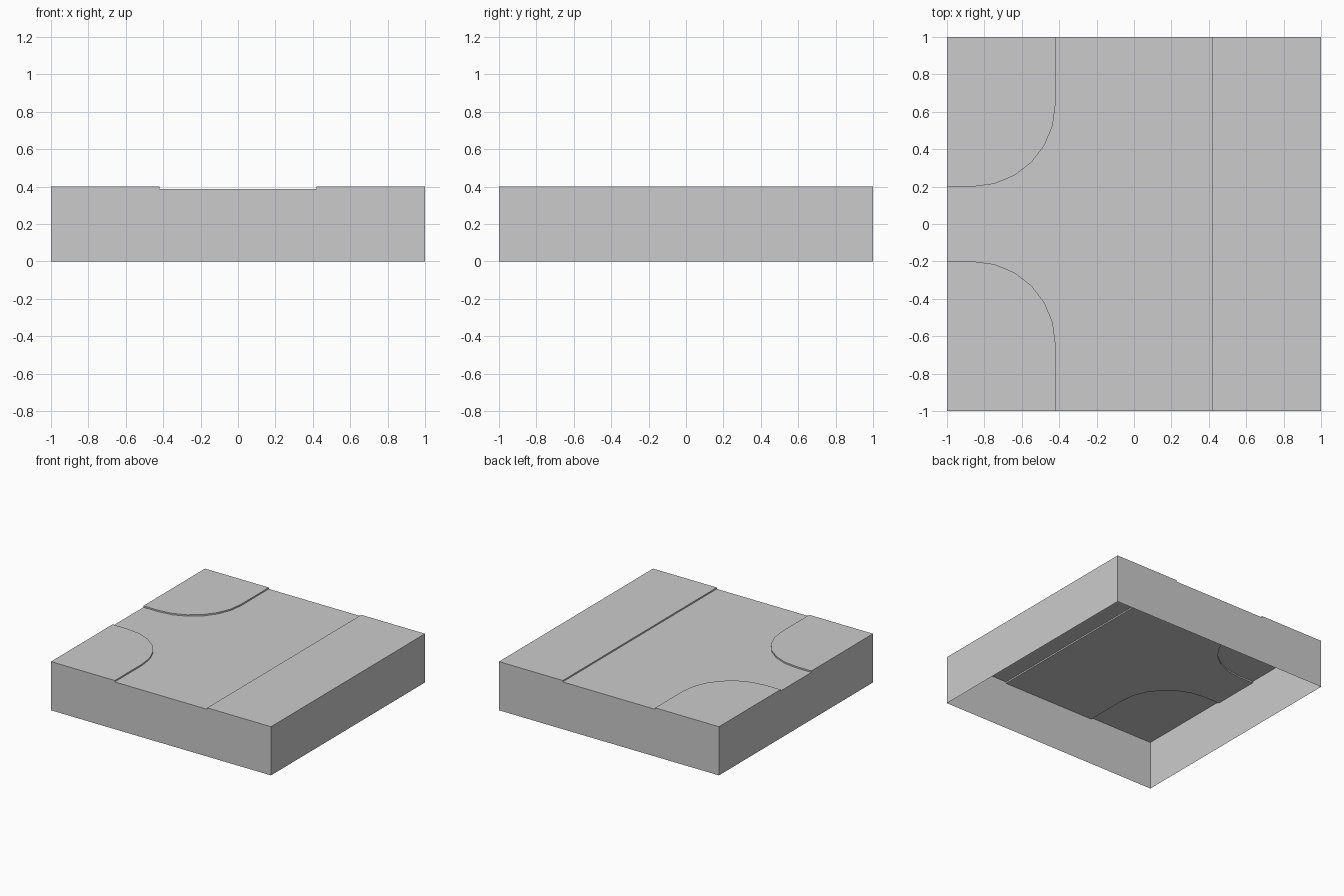
import bpy
import bmesh
from math import sin, cos, radians

if "Cube" in bpy.data.objects:
    bpy.data.objects.remove(bpy.data.objects["Cube"])

HALF, KERB_X, LANE_Y, RADIUS = 1.0, 0.42, 0.2, 0.44
PAVEMENT_Z, ROAD_Z = 0.4, 0.388

grey = bpy.data.materials.new("light_grey")
grey.use_nodes = True
colour = (0.6, 0.6, 0.6, 1)
grey.diffuse_color = colour
grey.node_tree.nodes["Principled BSDF"].inputs["Base Color"].default_value = colour


def on_border(a, b):
    """True when an outline edge lies on the outer side of the tile."""
    return any(a[i] == b[i] and abs(a[i]) == HALF for i in (0, 1))


def make_part(name, outline, top):
    """Top face from a counter-clockwise outline, with open-bottomed sides."""
    bm = bmesh.new()
    rim = [bm.verts.new((x, y, top)) for x, y in outline]
    bm.faces.new(rim)
    for i, a in enumerate(outline):
        j = (i + 1) % len(outline)
        b = outline[j]
        bottom = 0 if on_border(a, b) else ROAD_Z
        if bottom < top:
            low_a = bm.verts.new((*a, bottom))
            low_b = bm.verts.new((*b, bottom))
            bm.faces.new((rim[j], rim[i], low_a, low_b))
    bmesh.ops.remove_doubles(bm, verts=bm.verts, dist=0.0001)
    bmesh.ops.triangulate(bm, faces=[f for f in bm.faces if len(f.verts) > 4])
    mesh = bpy.data.meshes.new(name)
    bm.to_mesh(mesh)
    bm.free()
    mesh.materials.append(grey)
    bpy.context.collection.objects.link(bpy.data.objects.new(name, mesh))


# Rounded kerb line, from the side lane round to the through road
centre_x, centre_y = -KERB_X - RADIUS, LANE_Y + RADIUS
arc = [(centre_x + RADIUS * sin(radians(t)), centre_y - RADIUS * cos(radians(t)))
       for t in range(0, 91, 15)]
back_kerb = [(-HALF, LANE_Y)] + arc + [(-KERB_X, HALF)]
front_kerb = [(x, -y) for x, y in reversed(back_kerb)]

# Corner pavements either side of the lane
make_part("back_corner_pavement", back_kerb + [(-HALF, HALF)], PAVEMENT_Z)
make_part("front_corner_pavement", front_kerb + [(-HALF, -HALF)], PAVEMENT_Z)

# Straight pavement opposite the lane
make_part("straight_pavement", [(KERB_X, -HALF), (HALF, -HALF),
                                (HALF, HALF), (KERB_X, HALF)], PAVEMENT_Z)

# Sunken T-shaped road surface
road = front_kerb + back_kerb + [(KERB_X, HALF), (KERB_X, -HALF)]
make_part("road", road[::-1], ROAD_Z)
